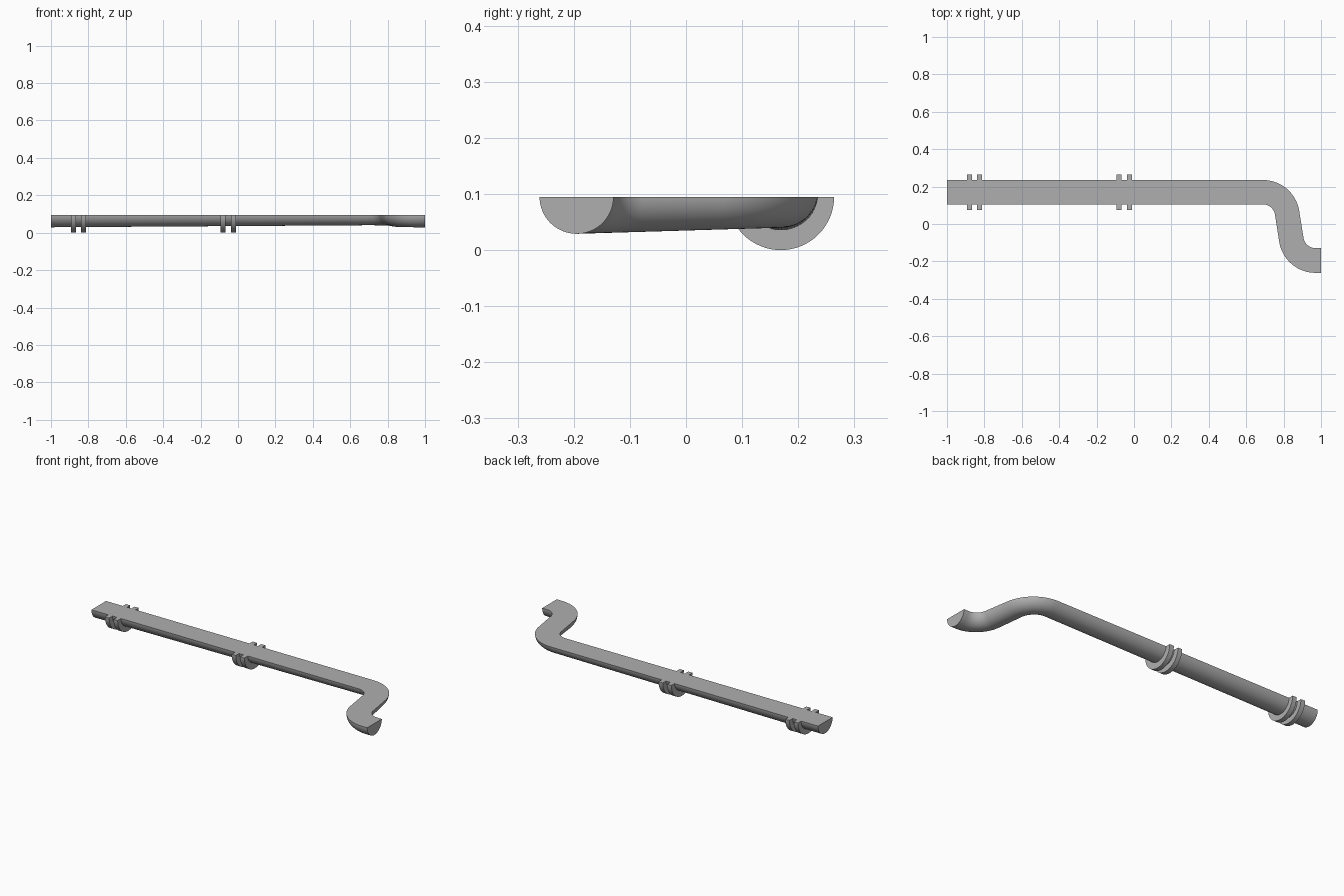
import bpy, bmesh, math
from mathutils import Vector

cube = bpy.data.objects.get("Cube")
if cube:
    bpy.data.objects.remove(cube, do_unlink=True)

TOP = 0.095       # height of the flat cut face
PIPE_R = 0.066
FLANGE_R = 0.095
BEND_R = 0.13
RISE = 0.011      # lift of the pipe axis at the first bend
MAIN_Y = 0.17
END_Y = -0.195

grey = bpy.data.materials.new("plain grey")
grey.use_nodes = True
colour = (0.43, 0.43, 0.43, 1)
grey.diffuse_color = colour
grey.node_tree.nodes["Principled BSDF"].inputs["Base Color"].default_value = colour


def half_sweep(name, path, radius, steps=32):
    """Sweep a round section, cut flat at TOP, along (x, y, lift, heading) stations."""
    bm = bmesh.new()
    rings = []
    for x, y, lift, heading in path:
        side = Vector((-math.sin(heading), math.cos(heading), 0))
        start = math.asin(lift / radius)
        ring = []
        for i in range(steps + 1):
            a = start + (math.pi - 2 * start) * i / steps
            centre = Vector((x, y, TOP + lift - radius * math.sin(a)))
            ring.append(bm.verts.new(centre + side * radius * math.cos(a)))
        rings.append(ring)
    # Curved underside and flat top
    for a, b in zip(rings, rings[1:]):
        for i in range(steps + 1):
            j = (i + 1) % (steps + 1)
            bm.faces.new((a[i], a[j], b[j], b[i]))
    # End caps
    bm.faces.new(rings[0])
    bm.faces.new(rings[-1])
    bmesh.ops.recalc_face_normals(bm, faces=bm.faces)
    mesh = bpy.data.meshes.new(name)
    bm.to_mesh(mesh)
    bm.free()
    mesh.materials.append(grey)
    obj = bpy.data.objects.new(name, mesh)
    bpy.context.collection.objects.link(obj)
    bpy.ops.object.select_all(action='DESELECT')
    obj.select_set(True)
    bpy.context.view_layer.objects.active = obj
    bpy.ops.object.shade_smooth_by_angle(angle=math.radians(35))
    return obj


# Centre line: long straight run, bend, short leg, reverse bend, outlet
c1 = Vector((0.69, MAIN_Y - BEND_R))
c2 = Vector((0.97, END_Y + BEND_R))
gap = c2 - c1
leave = math.atan2(gap.y, gap.x) + math.acos(2 * BEND_R / gap.length)
turn = math.pi / 2 - leave
n = 20
path = [(-1, MAIN_Y, 0, 0)]


def lift_at(y):
    return RISE * max(0, (y - END_Y) / (MAIN_Y - END_Y))


for i in range(n + 1):
    t = turn * i / n
    y = c1.y + BEND_R * math.cos(t)
    path.append((c1.x + BEND_R * math.sin(t), y, lift_at(y), -t))
for i in range(n + 1):
    t = turn * (1 - i / n)
    y = c2.y - BEND_R * math.cos(t)
    path.append((c2.x - BEND_R * math.sin(t), y, lift_at(y), -t))
path.append((1, END_Y, 0, 0))
half_sweep("pipe", path, PIPE_R)

# Two pairs of flanges around the straight run
for pair, x0 in (("end", -0.853), ("middle", -0.052)):
    for label, sign in (("outer", -1), ("inner", 1)):
        x = x0 + sign * 0.027
        stations = [(x + d, MAIN_Y - 0.001, 0, 0) for d in (-0.0133, 0.0133)]
        half_sweep(f"{pair}_{label}_flange", stations, FLANGE_R)
